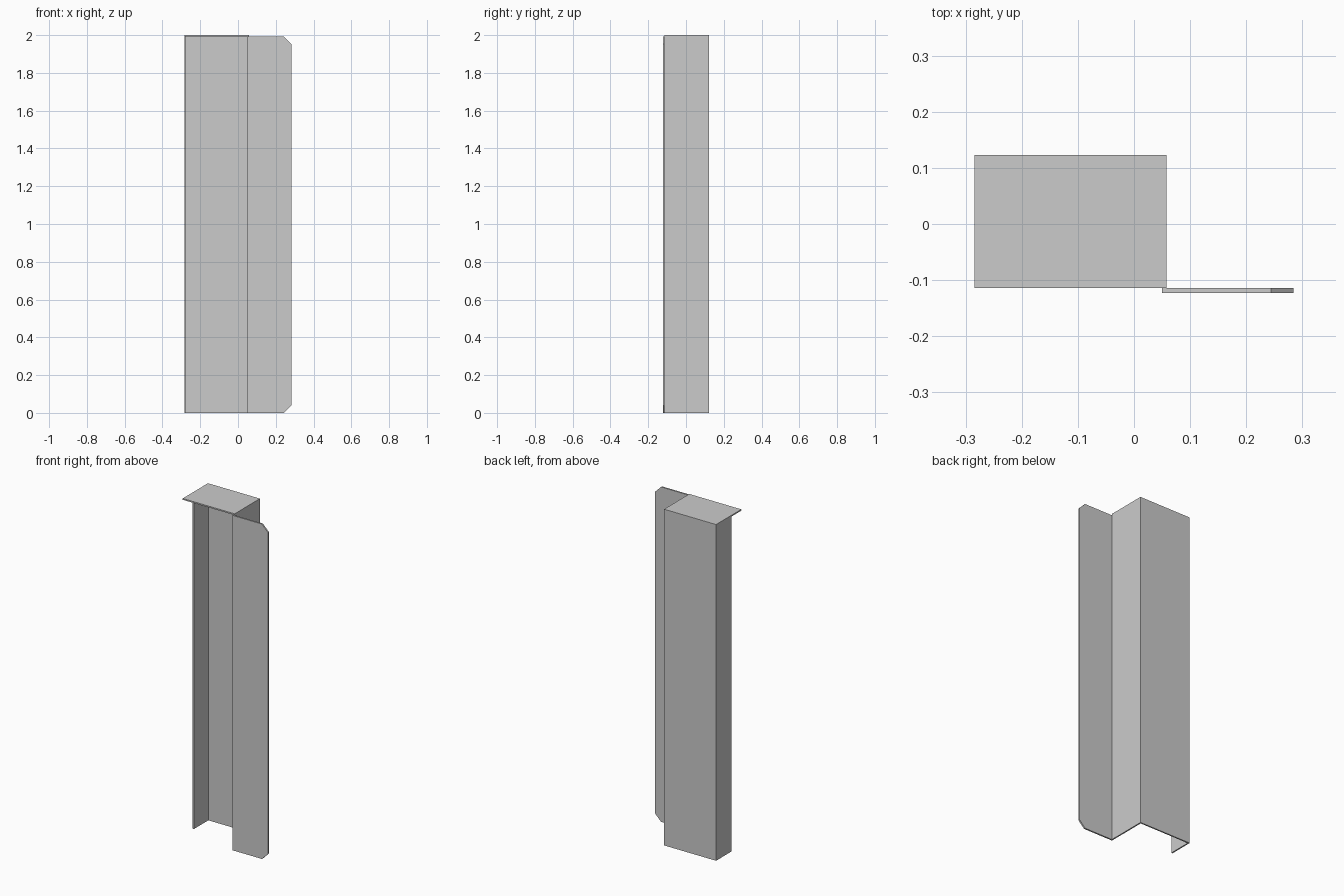
import bpy, bmesh
from mathutils import Vector

if "Cube" in bpy.data.objects:
    bpy.data.objects.remove(bpy.data.objects["Cube"])

T = 0.008          # sheet thickness
TOP = 1.992        # underside of the cap plate


def extrude_outline(name, points, direction):
    """Solid made by pushing a flat outline along a direction."""
    bm = bmesh.new()
    face = bm.faces.new([bm.verts.new(p) for p in points])
    result = bmesh.ops.extrude_face_region(bm, geom=[face])
    verts = [g for g in result["geom"] if isinstance(g, bmesh.types.BMVert)]
    bmesh.ops.translate(bm, verts=verts, vec=Vector(direction))
    bmesh.ops.recalc_face_normals(bm, faces=bm.faces)
    mesh = bpy.data.meshes.new(name)
    bm.to_mesh(mesh)
    bm.free()
    obj = bpy.data.objects.new(name, mesh)
    bpy.context.collection.objects.link(obj)
    return obj


# Folded channel: short left lip, wide back, full-depth right web
left, right, front, back, lip = -0.284, 0.058, -0.114, 0.123, -0.02
channel = [(left, lip), (left, back), (right, back), (right, front),
           (right - T, front), (right - T, back - T),
           (left + T, back - T), (left + T, lip)]
extrude_outline("folded_channel", [(x, y, 0) for x, y in channel], (0, 0, TOP))

# Front flange with clipped outer corners
x0, x1, clip = right - T, 0.284, 0.04
flange = [(x0, 0), (x1 - clip, 0), (x1, clip),
          (x1, TOP - clip), (x1 - clip, TOP), (x0, TOP)]
extrude_outline("front_flange", [(x, front - T - 0.001, z) for x, z in flange],
                (0, T + 0.001, 0))

# Cap plate over the channel
cap = [(left, front), (right, front), (right, back), (left, back)]
extrude_outline("cap_plate", [(x, y, TOP) for x, y in cap], (0, 0, 2.0 - TOP))
